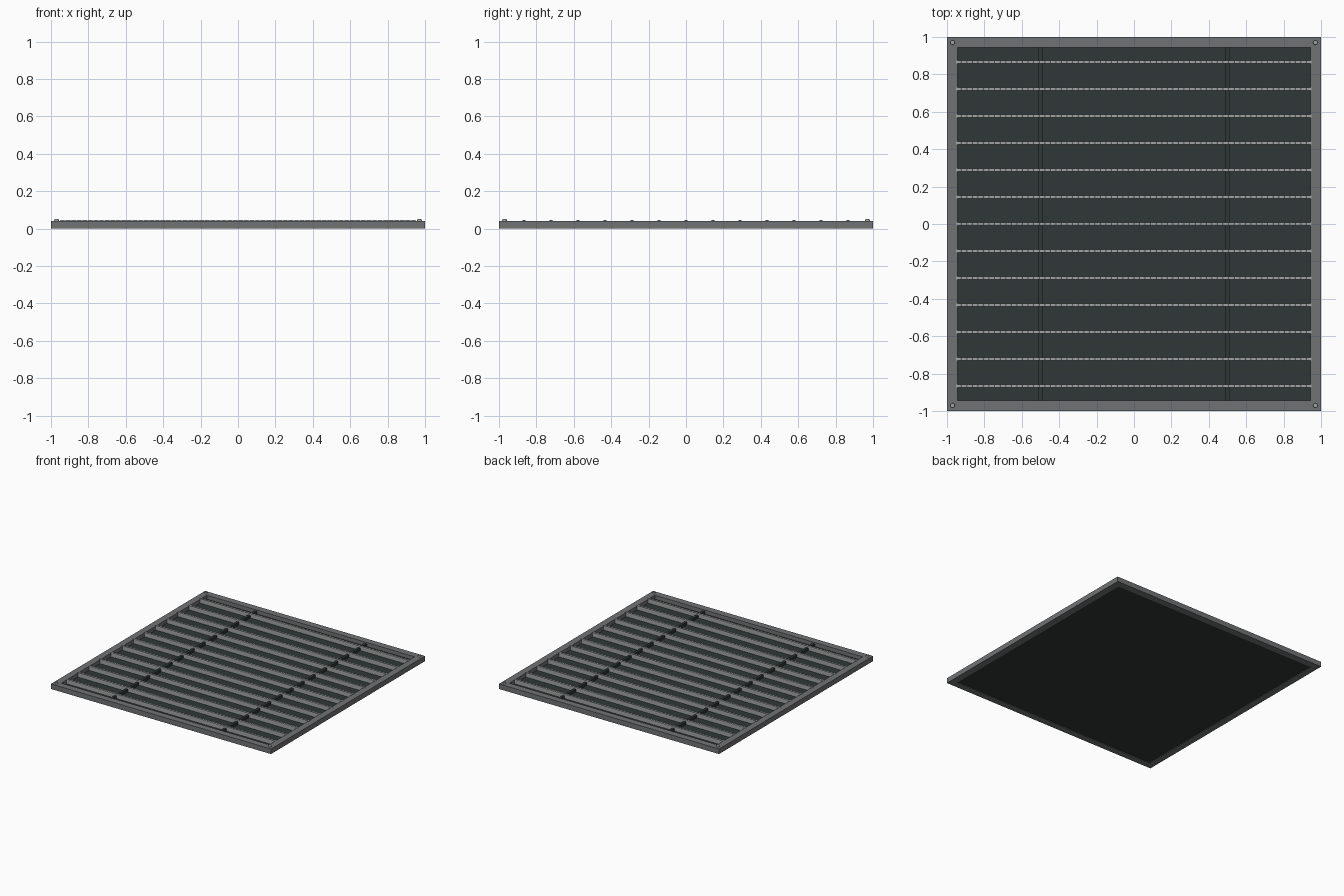
import bpy
import bmesh

cube = bpy.data.objects.get("Cube")
if cube:
    bpy.data.objects.remove(cube, do_unlink=True)


def material(name, rgb):
    mat = bpy.data.materials.new(name)
    mat.use_nodes = True
    mat.diffuse_color = (*rgb, 1)
    mat.node_tree.nodes["Principled BSDF"].inputs["Base Color"].default_value = (*rgb, 1)
    return mat


FRAME = material("frame grey", (0.165, 0.17, 0.175))
BAR = material("light steel", (0.36, 0.38, 0.38))
PAN = material("dark slate", (0.028, 0.038, 0.037))

HALF, INNER, TOP = 1.0, 0.945, 0.042
PAN_LOW, PAN_TOP = 0.004, 0.01


def finish(name, bm, mat):
    bmesh.ops.recalc_face_normals(bm, faces=bm.faces)
    mesh = bpy.data.meshes.new(name)
    bm.to_mesh(mesh)
    bm.free()
    mesh.materials.append(mat)
    obj = bpy.data.objects.new(name, mesh)
    bpy.context.collection.objects.link(obj)
    return obj


def box(name, low, high, mat):
    bm = bmesh.new()
    bmesh.ops.create_cube(bm, size=1)
    for v in bm.verts:
        v.co = [(a + b) / 2 + c * (b - a) for a, b, c in zip(low, high, v.co)]
    return finish(name, bm, mat)


# Square frame: a rectangular section carried round four mitred corners
bm = bmesh.new()
section = [(HALF, 0), (HALF, TOP), (INNER, TOP), (INNER, 0)]
corners = [(-1, -1), (1, -1), (1, 1), (-1, 1)]
rings = [[bm.verts.new((r * x, r * y, z)) for r, z in section] for x, y in corners]
for i in range(4):
    a, b = rings[i], rings[(i + 1) % 4]
    for j in range(4):
        k = (j + 1) % 4
        bm.faces.new((a[j], b[j], b[k], a[k]))
finish("frame", bm, FRAME)

# Dark pan closing the bottom, with two cross supports
box("pan", (-INNER, -INNER, PAN_LOW), (INNER, INNER, PAN_TOP), PAN)
for side, x in (("right", -0.5), ("left", 0.5)):
    box(side + "_cross_support", (x - 0.01, -INNER, PAN_TOP), (x + 0.01, INNER, 0.032), PAN)


# Upright slats with a finely toothed top edge
def slat(name, y, length=0.953, width=0.016, teeth=64):
    bm = bmesh.new()
    pitch = 2 * length / teeth
    outline = [(-length, PAN_TOP)]
    for i in range(teeth):
        x = -length + i * pitch
        outline += [(x, 0.0435), (x + pitch * 0.25, 0.047),
                    (x + pitch * 0.75, 0.047)]
    outline += [(length, 0.0435), (length, PAN_TOP)]
    front = [bm.verts.new((x, y - width / 2, z)) for x, z in outline]
    back = [bm.verts.new((x, y + width / 2, z)) for x, z in outline]
    bm.faces.new(front)
    bm.faces.new(back)
    for i in range(len(outline)):
        k = (i + 1) % len(outline)
        bm.faces.new((front[i], front[k], back[k], back[i]))
    finish(name, bm, BAR)


for i in range(13):
    slat(f"slat_{i + 1}", (i - 6) * 0.1445)

# Corner bolts
for i, (x, y) in enumerate(corners):
    bm = bmesh.new()
    bmesh.ops.create_cone(bm, cap_ends=True, segments=12, radius1=0.013,
                          radius2=0.011, depth=0.013)
    bmesh.ops.translate(bm, verts=bm.verts, vec=(x * 0.97, y * 0.97, TOP + 0.0045))
    finish(f"corner_bolt_{i + 1}", bm, BAR)
